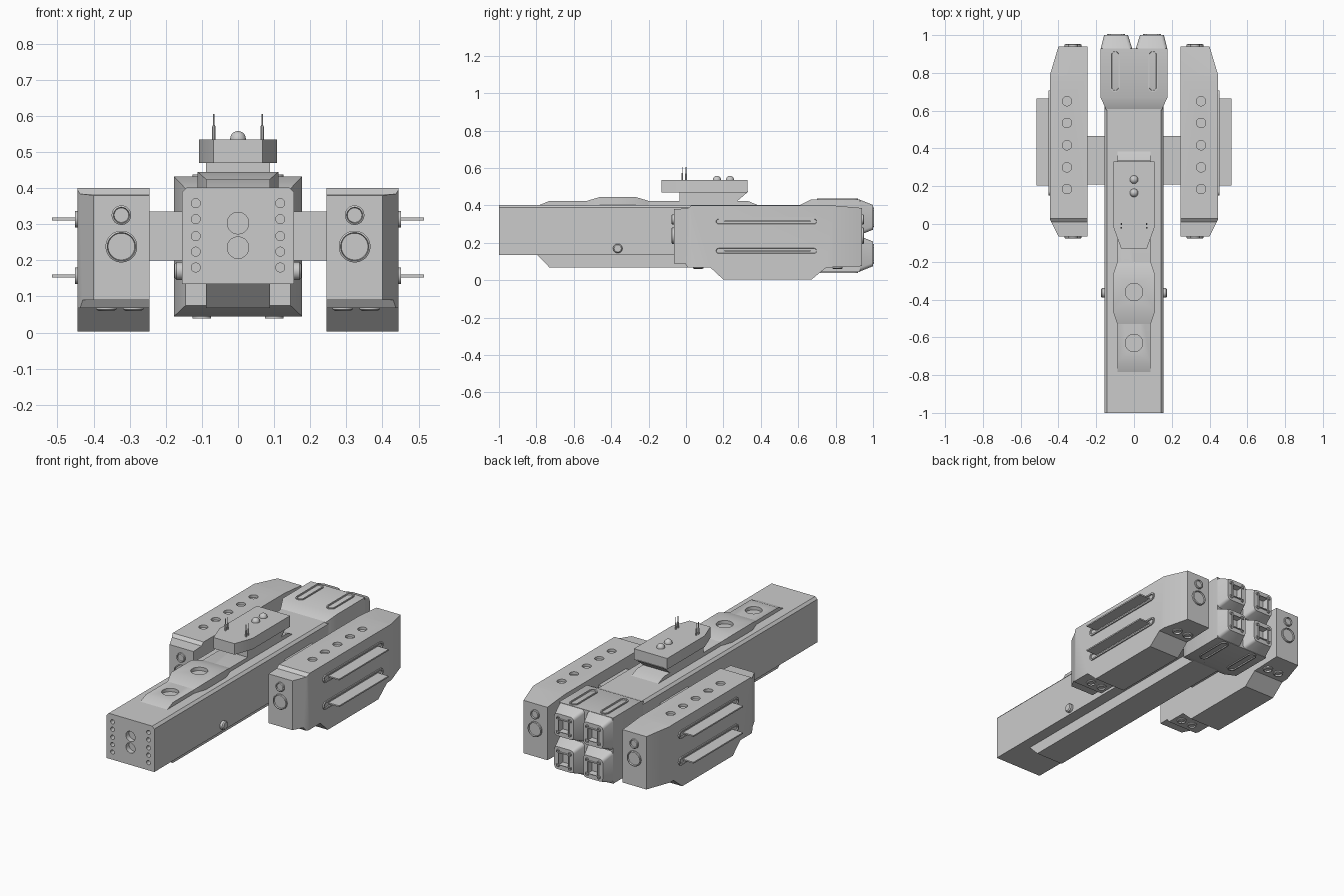
import bpy, bmesh, math
from mathutils import Vector

cube = bpy.data.objects.get("Cube")
if cube:
    bpy.data.objects.remove(cube)

grey = bpy.data.materials.new("hull grey")
grey.use_nodes = True
grey.diffuse_color = (0.6, 0.6, 0.6, 1)
grey.node_tree.nodes["Principled BSDF"].inputs["Base Color"].default_value = (0.6, 0.6, 0.6, 1)
parts = []
X, Y, Z = Vector((1, 0, 0)), Vector((0, 1, 0)), Vector((0, 0, 1))


def finish(name, bm, mirror=False):
    bmesh.ops.recalc_face_normals(bm, faces=bm.faces)
    mesh = bpy.data.meshes.new(name)
    bm.to_mesh(mesh)
    bm.free()
    mesh.materials.append(grey)
    ob = bpy.data.objects.new(name, mesh)
    bpy.context.collection.objects.link(ob)
    parts.append(ob)
    if mirror:
        ob.modifiers.new("Mirror", "MIRROR")
    return ob


def skin(bm, sections):
    """Join equal-length point rings and cap both ends."""
    rows = [[bm.verts.new(p) for p in s] for s in sections]
    n = len(rows[0])
    for a, b in zip(rows, rows[1:]):
        for i in range(n):
            bm.faces.new((a[i], a[(i + 1) % n], b[(i + 1) % n], b[i]))
    bm.faces.new(rows[0])
    return bm.faces.new(rows[-1])


def loft(name, sections, mirror=False):
    bm = bmesh.new()
    skin(bm, sections)
    return finish(name, bm, mirror)


def rect(y, x0, x1, z0, z1):
    return [(x0, y, z0), (x1, y, z0), (x1, y, z1), (x0, y, z1)]


def slab(z, outline):
    return [(x, y, z) for x, y in outline]


def side_prism(name, profile, x0, x1, mirror=False):
    return loft(name, [[(x, y, z) for y, z in profile] for x in (x0, x1)], mirror)


def stadium(bm, centre, axis, along, half, steps, seg=32):
    """Turned shape, stretched by half along one direction; steps are (radius, height)."""
    across = axis.cross(along)
    sections = []
    for r, h in steps:
        ring = []
        for i in range(seg):
            t = 2 * math.pi * (i + 0.5) / seg
            c = math.cos(t)
            ring.append(Vector(centre) + axis * h + across * (r * math.sin(t))
                        + along * (r * c + math.copysign(half, c)))
        sections.append(ring)
    skin(bm, sections)


def turned(name, centres, axis, steps, along=Y, half=0.0, mirror=False, seg=32):
    bm = bmesh.new()
    if abs(axis.dot(along)) > 0.5:
        along = X
    for c in centres:
        stadium(bm, c, axis, along, half, steps, seg)
    return finish(name, bm, mirror)


def bore(ob, holes, axis, depth):
    """Cut shallow round holes given as (centre, radius)."""
    bm = bmesh.new()
    for c, r in holes:
        stadium(bm, c, axis, X, 0, [(r, -depth), (r, depth)], 24)
    cutter = finish("hole_cutter", bm)
    parts.remove(cutter)
    mod = ob.modifiers.new("Holes", "BOOLEAN")
    mod.operation, mod.solver, mod.object = "DIFFERENCE", "EXACT", cutter
    bpy.context.view_layer.update()
    with bpy.context.temp_override(object=ob, active_object=ob, selected_objects=[ob]):
        bpy.ops.object.modifier_move_to_index(modifier="Holes", index=0)
        bpy.ops.object.modifier_apply(modifier="Holes")
    bpy.data.objects.remove(cutter)


# Main hull with chamfered top edges, and the keel beneath it
half_section = [(0.155, 0.135), (0.155, 0.388), (0.142, 0.402)]
section = half_section + [(-x, z) for x, z in reversed(half_section)]
hull = loft("main_hull", [[(x, y, z) for x, z in section] for y in (-1, 0.64)])
tubes = [((0, -1, z), 0.03) for z in (0.235, 0.303)]
tubes += [((s * 0.117, -1, z), 0.0125) for s in (-1, 1) for z in (0.18, 0.224, 0.267, 0.314, 0.358)]
bore(hull, tubes, Y, 0.03)
side_prism("keel", [(-0.8, 0.14), (-0.73, 0.068), (0.64, 0.068), (0.64, 0.14)], -0.088, 0.088)
turned("side_port", [(0.15, -0.365, 0.17)], X,
       [(0.025, 0), (0.025, 0.02), (0.019, 0.026)], mirror=True)

# Raised dorsal deck with a wider turret step
deck = side_prism("dorsal_deck", [(-0.8, 0.395), (-0.73, 0.424), (0.33, 0.424), (0.4, 0.395)],
                  -0.088, 0.088)
bore(deck, [((0, -0.63, 0.424), 0.046)], Z, 0.02)
step = loft("dorsal_step", [
    rect(-0.53, -0.088, 0.088, 0.395, 0.424), rect(-0.46, -0.112, 0.112, 0.395, 0.445),
    rect(-0.27, -0.112, 0.112, 0.395, 0.445), rect(-0.2, -0.088, 0.088, 0.395, 0.424)])
bore(step, [((0, -0.36, 0.445), 0.046)], Z, 0.02)

# Bridge on its neck, with sensor domes and antennas
side_prism("bridge_neck", [(-0.035, 0.42), (-0.035, 0.48), (0.335, 0.475), (0.27, 0.42)], -0.088, 0.088)
plan = [(-0.068, -0.13), (0.068, -0.13), (0.108, -0.02), (0.108, 0.33), (-0.108, 0.33), (-0.108, -0.02)]
loft("bridge", [slab(z, plan) for z in (0.47, 0.535)])
dome = [(0.022 * math.cos(a), 0.022 * math.sin(a)) for a in (0, 0.3, 0.6, 0.9, 1.2, 1.5)]
turned("sensor_dome", [(0, y, 0.536) for y in (0.165, 0.235)], Z, [(0.022, -0.01)] + dome)
turned("antenna", [(0.067, y, 0.53) for y in (-0.02, 0)], Z,
       [(0.005, 0), (0.005, 0.04), (0.0025, 0.045), (0.0025, 0.075)], mirror=True, seg=8)

# Engine block, flared out from the hull
loft("engine_block", [rect(0.6, -0.145, 0.145, 0.075, 0.398), rect(0.67, -0.177, 0.177, 0.045, 0.432),
                      rect(0.93, -0.177, 0.177, 0.045, 0.432)])
for name, side in (("top_vent", 1), ("bottom_vent", -1)):
    turned(name, [(0.1, 0.81, 0.2385 + side * 0.1935)], Z * side,
           [(0.026, -0.01), (0.026, 0.006), (0.019, 0.006), (0.017, -0.002)],
           half=0.085, mirror=True)

# Four square thruster bells with recessed openings
for name, base, tip in (("upper_bell", (0.24, 0.432), (0.27, 0.402)),
                        ("lower_bell", (0.045, 0.237), (0.075, 0.207))):
    bm = bmesh.new()
    skin(bm, [rect(0.925, 0.008, 0.177, *base), rect(1.0, 0.032, 0.158, *tip)])
    edges = [e for e in bm.edges if abs(e.verts[0].co.y - e.verts[1].co.y) > 0.05]
    bmesh.ops.bevel(bm, geom=edges, offset=0.018, segments=3, profile=0.5, affect="EDGES")
    bmesh.ops.recalc_face_normals(bm, faces=bm.faces)
    mouth = [max(bm.faces, key=lambda f: f.calc_center_median().y)]
    for thick, depth in ((0.026, 0), (0.004, 0.006), (0.005, 0), (0.004, -0.035)):
        bmesh.ops.inset_region(bm, faces=mouth, thickness=thick, depth=depth)
    finish(name, bm, True)

# Side pods: stepped profile with the outer corners sliced off
profile = [(-0.065, 0.38), (0.01, 0.384), (0.03, 0.4), (0.78, 0.4), (0.94, 0.386), (0.94, 0.075),
           (0.75, 0.068), (0.67, 0.003), (0.2, 0.003), (0.13, 0.068), (0.01, 0.068),
           (-0.005, 0.09), (-0.065, 0.09)]
bm = bmesh.new()
skin(bm, [[(x, y, z) for y, z in profile] for x in (0.245, 0.445)])
for point, normal in (((0.4, -0.065, 0), (0.09, -0.045, 0)), ((0.4, 0.94, 0), (0.15, 0.045, 0))):
    cut = bmesh.ops.bisect_plane(bm, geom=bm.verts[:] + bm.edges[:] + bm.faces[:],
                                 plane_co=point, plane_no=normal, clear_outer=True)
    rim = [e for e in bm.edges if e.is_boundary]
    bmesh.ops.holes_fill(bm, edges=rim, sides=0)
pod = finish("side_pod", bm, True)
bore(pod, [((0.355, y, 0.4), 0.025) for y in (0.185, 0.3, 0.417, 0.535, 0.65)], Z, 0.015)

# Pod lamps and nozzles at the front, rear and underside
for name, y, axis in (("pod_front", -0.065, -Y), ("pod_rear", 0.94, Y)):
    for size, z, r in (("small", 0.325, 0.027), ("large", 0.238, 0.044)):
        turned(name + "_" + size + "_port", [(0.323, y, z)], axis,
               [(r, -0.01), (r, 0.009), (r - 0.005, 0.012), (r - 0.007, 0.004)], mirror=True)
turned("pod_under_nozzle", [(x, y, 0.068) for x in (0.29, 0.365) for y in (0.065, 0.81)], -Z,
       [(0.028, -0.015), (0.028, 0.004), (0.021, 0.008), (0.018, -0.002)], mirror=True)

# Struts joining the pods to the hull
loft("pod_strut", [rect(y, 0.14, 0.26, 0.2, 0.335) for y in (0.21, 0.465)], True)

# Radiator fins and their rounded slots
for name, z in (("upper", 0.314), ("lower", 0.157)):
    turned(name + "_fin_slot", [(0.44, 0.43, z)], X,
           [(0.023, 0), (0.023, 0.012), (0.014, 0.012), (0.012, 0.006)], half=0.255, mirror=True)
    loft(name + "_fin", [rect(y, 0.43, 0.515, z - 0.004, z + 0.004) for y in (0.205, 0.665)], True)

# Smooth the round parts and keep hard edges crisp
bpy.ops.object.select_all(action="DESELECT")
for ob in parts:
    ob.select_set(True)
bpy.context.view_layer.objects.active = hull
bpy.ops.object.shade_smooth_by_angle(angle=math.radians(30))
